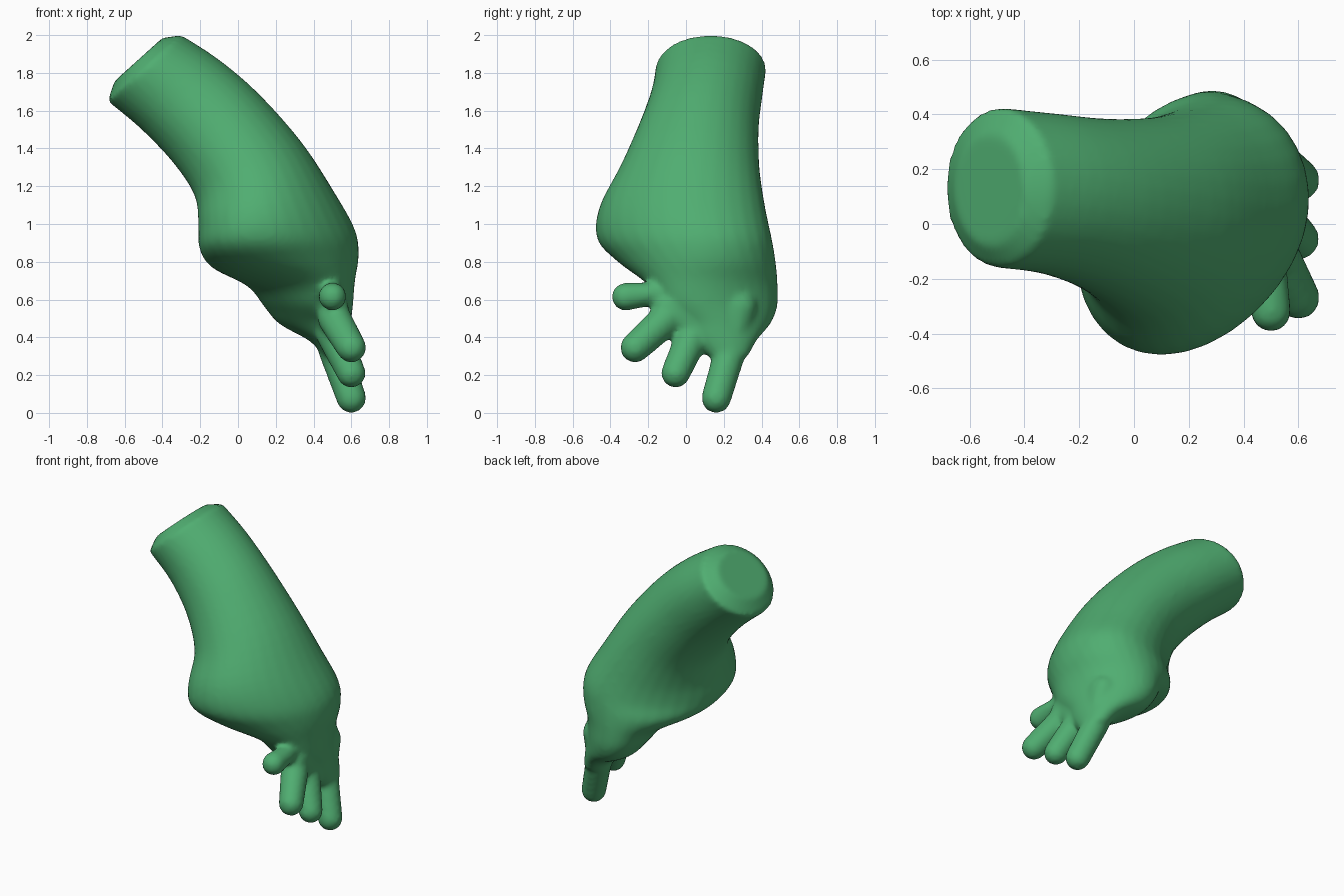
import bpy, bmesh, math
from mathutils import Vector

cube = bpy.data.objects.get("Cube")
if cube:
    bpy.data.objects.remove(cube, do_unlink=True)

SIDES = 32   # points around each cross-section
STEPS = 4    # interpolated sections between listed ones


def catmull(a, b, c, d, t):
    """Smooth blend from b to c."""
    return [0.5 * (2 * q + (r - p) * t + (2 * p - 5 * q + 4 * r - s) * t * t
                   + (3 * q - p - 3 * r + s) * t ** 3) for p, q, r, s in zip(a, b, c, d)]


def refine(rows):
    padded = [rows[0]] + rows + [rows[-1]]
    fine = []
    for i in range(len(rows) - 1):
        fine += [catmull(*padded[i:i + 4], s / STEPS) for s in range(STEPS)]
    return fine + [rows[-1]]


def section(bm, row):
    """Skewed ellipse between an inner and an outer point, lean shifts its back in x."""
    xl, zl, xr, zr, front, back, lean = row
    centre = Vector(((xl + xr) / 2, (front + back) / 2, (zl + zr) / 2))
    half = (xr - xl) / 2
    across = Vector((math.sqrt(half ** 2 - lean ** 2), 0, (zr - zl) / 2))
    depth = Vector((lean, (back - front) / 2, 0))
    angles = [2 * math.pi * k / SIDES for k in range(SIDES)]
    return [bm.verts.new(centre + across * math.cos(a) + depth * math.sin(a)) for a in angles]


def loft(bm, rows):
    rings = [section(bm, r) for r in rows]
    for lower, upper in zip(rings, rings[1:]):
        for k in range(SIDES):
            n = (k + 1) % SIDES
            bm.faces.new((lower[k], lower[n], upper[n], upper[k]))
    bm.faces.new(rings[0])
    bm.faces.new(rings[-1])


def rounded_hull(bm, balls):
    """Convex skin around balls given as x, y, z, radius."""
    ball = bmesh.new()
    bmesh.ops.create_uvsphere(ball, u_segments=16, v_segments=10, radius=1)
    verts = [bm.verts.new(Vector(b[:3]) + v.co * b[3]) for b in balls for v in ball.verts]
    ball.free()
    hull = bmesh.ops.convex_hull(bm, input=verts)
    inside = [g for g in hull["geom_interior"] if isinstance(g, bmesh.types.BMVert)]
    bmesh.ops.delete(bm, geom=inside, context="VERTS")


# Bevelled end of the upper arm, then upper arm, swollen forearm and heel of the hand:
# inner x, z, outer x, z, front y, back y, lean
shoulder_end = (-.655, 1.755, -.4, 1.985, -.08, .33, 0)
arm_sections = [
    (-.69, 1.65, -.3, 2.0, -.16, .425, 0),
    (-.51, 1.5, -.1, 1.87, -.185, .405, 0),
    (-.34, 1.32, .11, 1.69, -.25, .385, .01),
    (-.23, 1.15, .34, 1.43, -.35, .39, .03),
    (-.21, 1.0, .51, 1.17, -.46, .42, .07),
    (-.205, .87, .62, .97, -.47, .455, .09),
    (-.14, .77, .64, .83, -.36, .475, .03),
    (.05, .67, .62, .7, -.21, .485, -.06),
    (.14, .56, .61, .58, -.13, .485, -.08),
    (.22, .47, .6, .48, -.02, .45, -.06),
    (.38, .38, .6, .4, .03, .38, -.02),
    (.45, .3, .6, .3, .12, .33, 0),
]

# Palm, fingers and thumb as rounded hulls
hand_parts = [
    [(.51, -.1, .56, .075), (.5, .04, .42, .075), (.48, .28, .56, .1),
     (.51, .23, .33, .075), (.45, .1, .56, .1)],
    [(.51, .235, .33, .085), (.6, .16, .078, .08)],
    [(.5, .04, .42, .09), (.6, -.055, .21, .078)],
    [(.51, -.1, .5, .09), (.6, -.27, .345, .08)],
    [(.5, -.08, .64, .05), (.5, -.2, .64, .048), (.5, -.32, .615, .075)],
]

bm = bmesh.new()
loft(bm, [shoulder_end] + refine(arm_sections))
for part in hand_parts:
    rounded_hull(bm, part)
bmesh.ops.recalc_face_normals(bm, faces=bm.faces)
mesh = bpy.data.meshes.new("arm_and_hand")
bm.to_mesh(mesh)
bm.free()
arm = bpy.data.objects.new("arm_and_hand", mesh)
bpy.context.collection.objects.link(arm)

# Single green skin
green = bpy.data.materials.new("green_skin")
green.use_nodes = True
colour = (.08, .42, .165, 1)
green.diffuse_color = colour
green.node_tree.nodes["Principled BSDF"].inputs["Base Color"].default_value = colour
mesh.materials.append(green)

# Fuse the parts into one smooth surface
fuse = arm.modifiers.new("fuse", "REMESH")
fuse.mode = "VOXEL"
fuse.voxel_size = .016
fuse.use_smooth_shade = True
soften = arm.modifiers.new("soften", "SMOOTH")
soften.factor = .5
soften.iterations = 9
